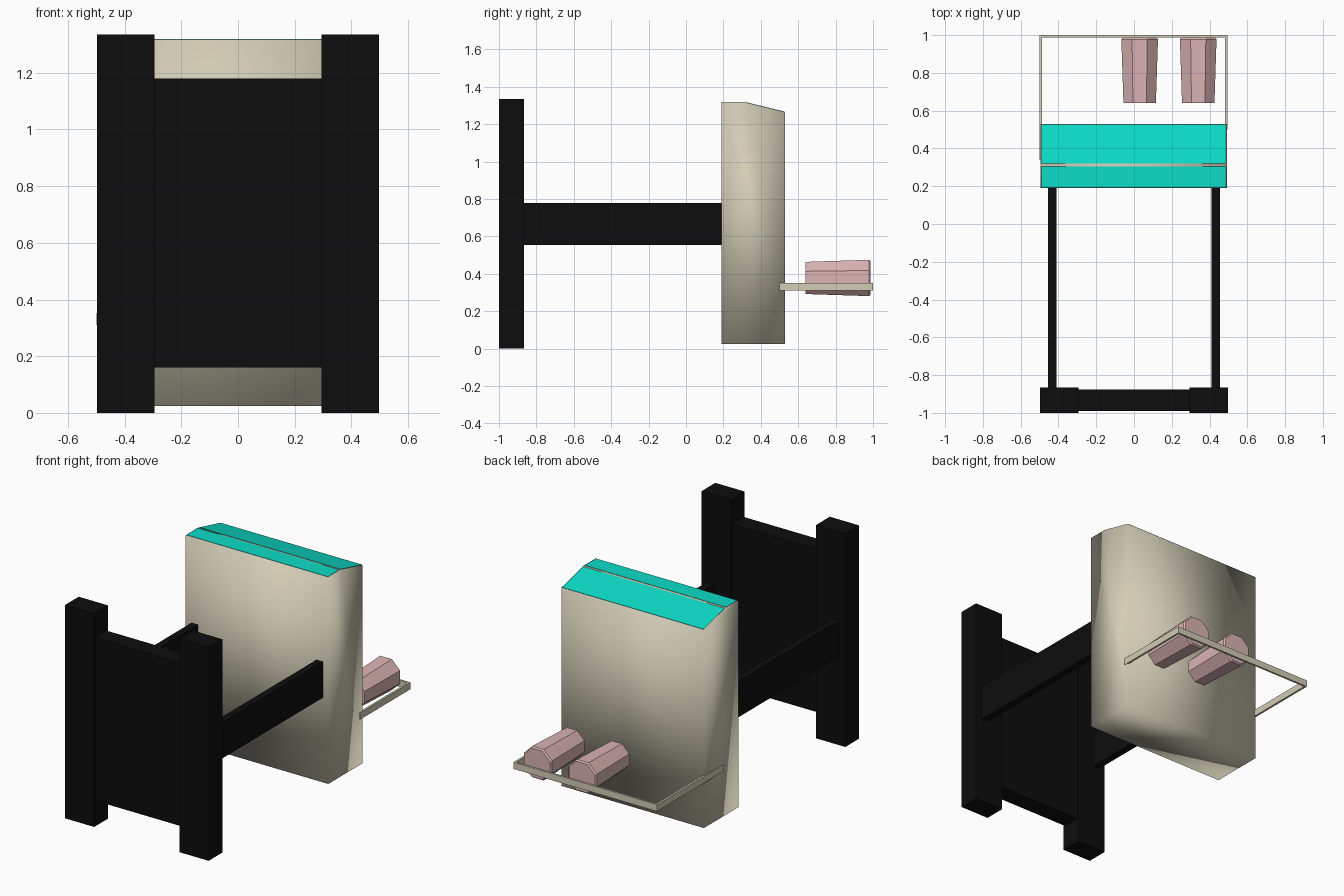
import bpy
import bmesh
import math
from mathutils import Matrix, Vector

old = bpy.data.objects.get("Cube")
if old:
    bpy.data.objects.remove(old, do_unlink=True)


def material(name, rgb):
    m = bpy.data.materials.new(name)
    m.use_nodes = True
    m.diffuse_color = (*rgb, 1)
    bsdf = next(n for n in m.node_tree.nodes if n.type == 'BSDF_PRINCIPLED')
    bsdf.inputs["Base Color"].default_value = (*rgb, 1)
    bsdf.inputs["Roughness"].default_value = 0.8
    return m


BLACK = material("black", (0.004, 0.004, 0.004))
BEIGE = material("beige", (0.65, 0.61, 0.47))
TEAL = material("teal", (0.004, 0.72, 0.58))
PINK = material("pink", (0.72, 0.46, 0.46))


def finish(name, bm, mat, smooth=False):
    bmesh.ops.recalc_face_normals(bm, faces=bm.faces)
    for f in bm.faces:
        f.smooth = smooth
    me = bpy.data.meshes.new(name)
    bm.to_mesh(me)
    bm.free()
    me.materials.append(mat)
    ob = bpy.data.objects.new(name, me)
    bpy.context.scene.collection.objects.link(ob)
    return ob


def box(name, x, y, z, mat):
    """Box from (min, max) ranges on each axis."""
    bm = bmesh.new()
    size = [r[1] - r[0] for r in (x, y, z)]
    mid = Vector([(r[0] + r[1]) / 2 for r in (x, y, z)])
    bmesh.ops.create_cube(bm, size=1, matrix=Matrix.Translation(mid) @ Matrix.Diagonal((*size, 1)))
    return finish(name, bm, mat)


def extrude_yz(name, points, x0, x1, mat, smooth=False):
    """Side profile in (y, z), extruded along x."""
    bm = bmesh.new()
    face = bm.faces.new([bm.verts.new((x0, y, z)) for y, z in points])
    out = bmesh.ops.extrude_face_region(bm, geom=[face])
    verts = [v for v in out["geom"] if isinstance(v, bmesh.types.BMVert)]
    bmesh.ops.translate(bm, verts=verts, vec=(x1 - x0, 0, 0))
    return finish(name, bm, mat, smooth)


# Front frame: two posts and a panel between them
for side, s in (("left", 1), ("right", -1)):
    post = sorted((s * 0.295, s * 0.497))
    box(side + "_post", post, (-1, -0.865), (0, 1.335), BLACK)
    beam = sorted((s * 0.41, s * 0.455))
    box(side + "_beam", beam, (-0.88, 0.195), (0.555, 0.78), BLACK)
box("front_panel", (-0.3, 0.3), (-0.99, -0.875), (0.16, 1.18), BLACK)

# Cabinet with a sloping rear top
FRONT, RIDGE, BACK = (0.19, 1.318), (0.312, 1.318), (0.53, 1.265)
extrude_yz("cabinet", [(0.19, 0.025), (0.53, 0.025), BACK, RIDGE, FRONT],
           -0.495, 0.492, BEIGE, smooth=True)


# Thin coloured plates on the cabinet top
def top_plate(name, a, b, inset_a, inset_b):
    a, b = Vector(a), Vector(b)
    d = (b - a).normalized()
    up = Vector((-d.y, d.x)) * 0.002
    a, b = a + d * inset_a, b - d * inset_b
    extrude_yz(name, [a, b, b + up, a + up], -0.49, 0.487, TEAL)


top_plate("front_top_plate", FRONT, RIDGE, 0.003, 0.008)
top_plate("rear_top_plate", RIDGE, BACK, 0.008, 0.003)

# Rail behind the cabinet
RAIL_Z = (0.31, 0.352)
box("right_rail", (-0.5, -0.487), (0.34, 1), RAIL_Z, BEIGE)
box("left_rail", (0.482, 0.495), (0.5, 1), RAIL_Z, BEIGE)
box("rear_rail", (-0.49, 0.485), (0.988, 1), RAIL_Z, BEIGE)

# Tapered cups lying along the rail
SIDES = 8
for name, cx in (("right_cup", 0.03), ("left_cup", 0.34)):
    bm = bmesh.new()
    rings = []
    for y, r in ((0.64, 0.093), (0.978, 0.105), (0.987, 0.097)):
        ring = []
        for i in range(SIDES):
            a = math.tau * (i + 0.5) / SIDES
            ring.append(bm.verts.new((cx + r * math.cos(a), y, 0.378 + r * math.sin(a))))
        rings.append(ring)
    for low, high in zip(rings, rings[1:]):
        for i in range(SIDES):
            j = (i + 1) % SIDES
            bm.faces.new((low[i], low[j], high[j], high[i]))
    bm.faces.new(rings[0])
    bm.faces.new(rings[-1])
    finish(name, bm, PINK)
